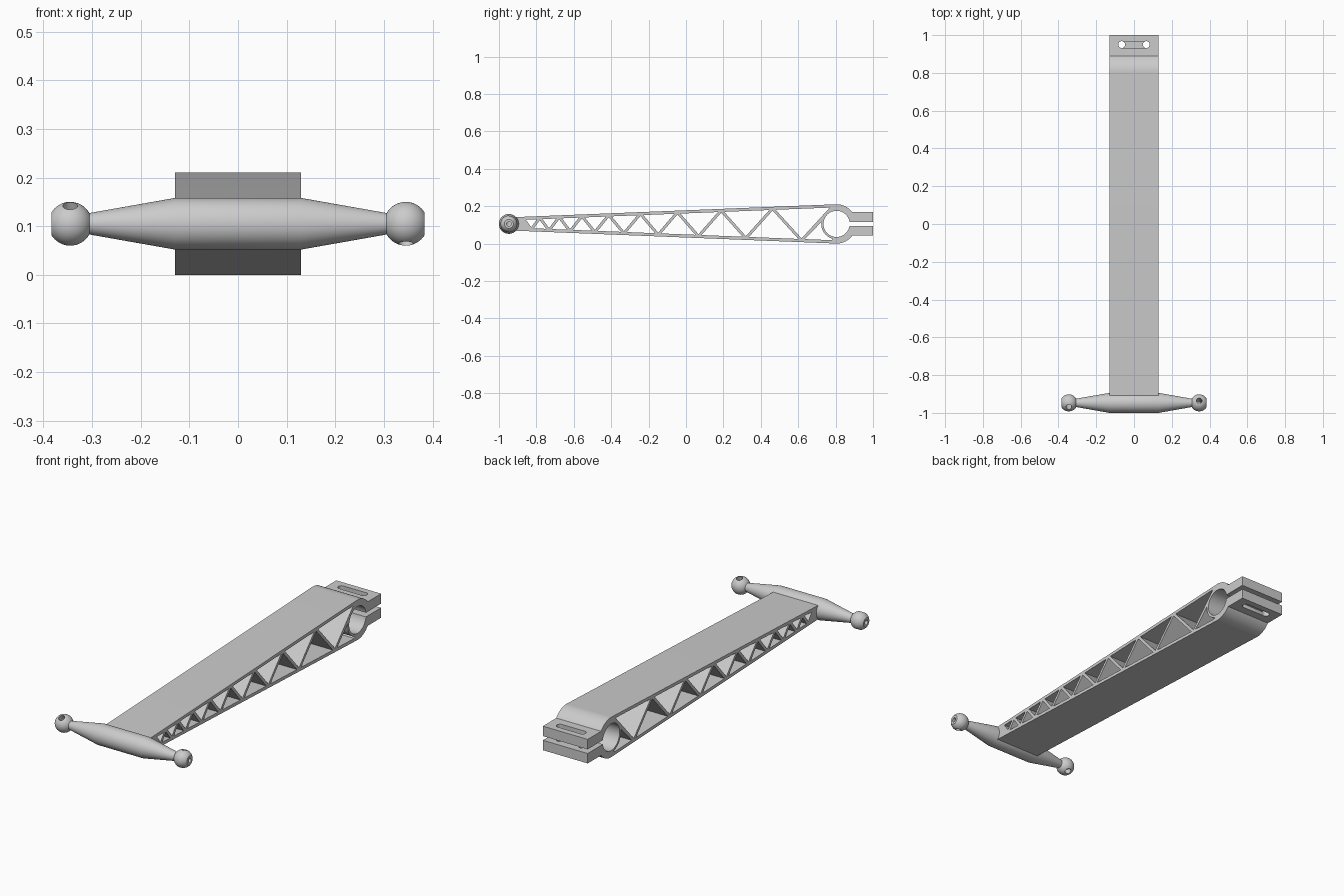
import bpy, bmesh, math
from mathutils import Matrix, Vector

if "Cube" in bpy.data.objects:
    bpy.data.objects.remove(bpy.data.objects["Cube"])

ZC = 0.105                 # height of the arm's centre line
RY, R_OUT, R_HOLE = 0.805, 0.105, 0.07   # clamp ring
PY = -0.947                # pivot shaft position


def activate(ob):
    bpy.ops.object.select_all(action='DESELECT')
    ob.select_set(True)
    bpy.context.view_layer.objects.active = ob


def arc(cy, cz, r, a0, a1, n):
    return [(cy + r * math.cos(math.radians(a0 + (a1 - a0) * i / n)),
             cz + r * math.sin(math.radians(a0 + (a1 - a0) * i / n))) for i in range(n + 1)]


def cut(ob, cutter):
    activate(ob)
    m = ob.modifiers.new("cut", 'BOOLEAN')
    m.operation, m.solver, m.object = 'DIFFERENCE', 'EXACT', cutter
    bpy.ops.object.modifier_apply(modifier=m.name)
    bpy.data.objects.remove(cutter)


def cylinder(loc, r, depth, rot=(0, 0, 0)):
    bpy.ops.mesh.primitive_cylinder_add(vertices=32, radius=r, depth=depth, location=loc, rotation=rot)
    bpy.context.object.hide_render = True
    return bpy.context.object


def half(y):
    """Half height of the tapering arm."""
    return 0.105 - 0.04 * (RY - y)


def inset(tri, d):
    """Shrink a triangle so that every side moves inward by d."""
    a, b, c = [Vector(p) for p in tri]
    la, lb, lc = (b - c).length, (c - a).length, (a - b).length
    per = la + lb + lc
    mid = (a * la + b * lb + c * lc) / per
    r = abs((b - a).cross(c - a)) / per
    return [tuple(mid + (p - mid) * (1 - d / r)) for p in (a, b, c)]


# arm outline with split clamp ring and two lugs
outline = [(PY, ZC - half(PY)), (PY, ZC + half(PY))]
outline += arc(RY, ZC, R_OUT, 92, 36.9, 14)
outline += [(1, 0.168), (1, 0.116)]
outline += arc(RY, ZC, R_HOLE, 9, 351, 56)
outline += [(1, 0.094), (1, 0.042)]
outline += arc(RY, ZC, R_OUT, -36.9, -92, 14)

# triangular openings between the zigzag webs, shrinking towards the shaft
nodes = []
for k in range(-1, 18):
    y = -1.37 + 1.988 * 0.922 ** k
    side = -1 if k % 2 == 0 else 1
    nodes.append((y, ZC + side * (half(y) - 0.009)))
holes = [inset(nodes[i:i + 3], 0.0075) for i in range(len(nodes) - 2)]
# opening beside the ring
holes.append([(0.635, ZC - half(0.635) + 0.017)] + arc(RY, ZC, 0.082, 173, 256, 14)
             + [(0.778, ZC - half(0.778) + 0.017)])

cu = bpy.data.curves.new("truss_arm", 'CURVE')
cu.dimensions, cu.fill_mode, cu.extrude = '2D', 'BOTH', 0.13
for pts in [outline] + holes:
    s = cu.splines.new('POLY')
    s.points.add(len(pts) - 1)
    for p, (y, z) in zip(s.points, pts):
        p.co = (y, z, 0, 1)
    s.use_cyclic_u = True
arm = bpy.data.objects.new("truss_arm", cu)
bpy.context.collection.objects.link(arm)
activate(arm)
bpy.ops.object.convert(target='MESH')
arm = bpy.context.object
arm.data.transform(Matrix(((0, 0, 1, 0), (1, 0, 0, 0), (0, 1, 0, 0), (0, 0, 0, 1))))
bm = bmesh.new()
bm.from_mesh(arm.data)
bmesh.ops.remove_doubles(bm, verts=bm.verts, dist=1e-5)
bmesh.ops.recalc_face_normals(bm, faces=bm.faces)
bm.to_mesh(arm.data)
bm.free()

# tie slots: shallow channel on each lug plus two through holes
for z in (0.168, 0.042):
    bpy.ops.mesh.primitive_cube_add(size=1, location=(0, 0.95, z))
    box = bpy.context.object
    box.scale = (0.13, 0.035, 0.04)
    cut(arm, box)
for x in (-0.065, 0.065):
    cut(arm, cylinder((x, 0.95, ZC), 0.018, 0.3))

# pivot shaft with tapered ends and balls, turned about x
ball = [p for p in arc(0.345, 0, 0.045, 150.7, 32.4, 18)]
prof = [(0.13, 0.053)] + ball + [(0.383, 0)]
prof = [(-x, r) for x, r in reversed(prof)] + prof
bm = bmesh.new()
vs = [bm.verts.new((x, 0, r)) for x, r in prof]
es = [bm.edges.new(e) for e in zip(vs, vs[1:])]
bmesh.ops.spin(bm, geom=vs + es, cent=(0, 0, 0), axis=(1, 0, 0), angle=2 * math.pi, steps=64)
bmesh.ops.remove_doubles(bm, verts=bm.verts, dist=1e-5)
bmesh.ops.recalc_face_normals(bm, faces=bm.faces)
me = bpy.data.meshes.new("pivot_shaft")
bm.to_mesh(me)
bm.free()
shaft = bpy.data.objects.new("pivot_shaft", me)
shaft.location = (0, PY, ZC)
bpy.context.collection.objects.link(shaft)

# tilted cross hole and end hole in each ball
for s, tilt in ((-1, 30), (1, -16)):
    cut(shaft, cylinder((s * 0.345, PY, ZC), 0.015, 0.2, (math.radians(tilt), 0, 0)))
    cut(shaft, cylinder((s * 0.385, PY, ZC), 0.012, 0.07, (0, math.pi / 2, 0)))

for ob in (arm, shaft):
    activate(ob)
    bpy.ops.object.shade_smooth_by_angle(angle=math.radians(25))
